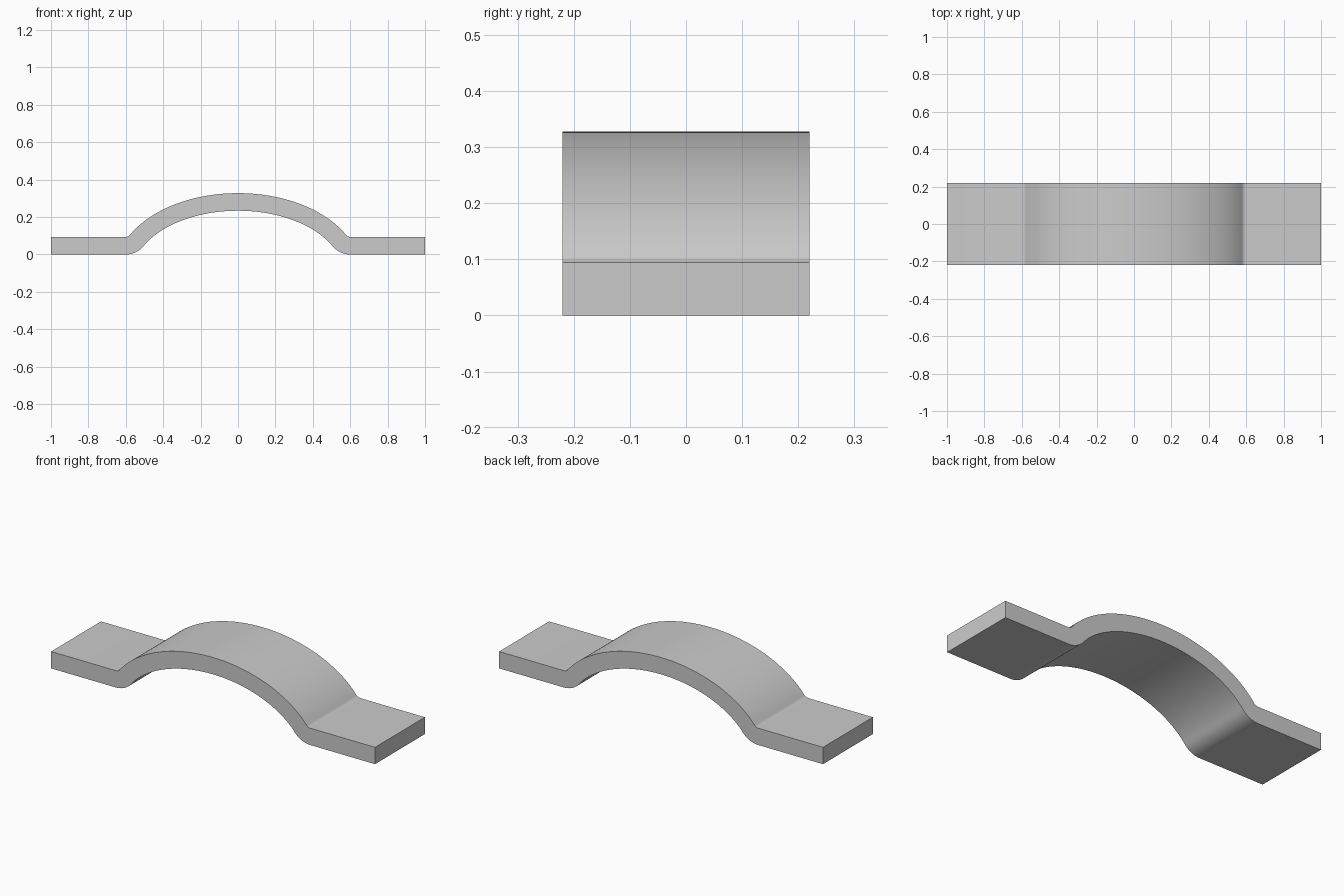
import bpy, bmesh, math
from mathutils import Vector

cube = bpy.data.objects.get("Cube")
if cube:
    bpy.data.objects.remove(cube, do_unlink=True)

THICK = 0.094       # strap thickness
HALF_WIDTH = 0.22   # half depth along y
CROWN = 0.328       # top of the arch
A, B = 0.65, 0.413  # ellipse radii of the arch's upper side
X_END = 0.577       # where the arch meets the bend


def upper_path():
    """Points and upward normals of the strap's upper side, centre to +x end."""
    path = []
    end = math.asin(X_END / A)
    # Elliptical arch
    steps = 32
    for i in range(steps + 1):
        p = end * i / steps
        normal = Vector((math.sin(p) / A, math.cos(p) / B)).normalized()
        path.append((Vector((A * math.sin(p), CROWN - B + B * math.cos(p))), normal))
    # Bend that turns the arch into the flat foot
    point, normal = path[-1]
    theta = math.atan2(normal.x, normal.y)
    radius = (point.y - THICK) / (1 - math.cos(theta))
    centre = point + normal * radius
    bend = 10
    for i in range(1, bend + 1):
        t = theta * (1 - i / bend)
        n = Vector((math.sin(t), math.cos(t)))
        path.append((centre - n * radius, n))
    # Flat foot
    path.append((Vector((1, THICK)), Vector((0, 1))))
    return path


# Mirror the half path to get the whole strap
half = upper_path()
left = [(Vector((-p.x, p.y)), Vector((-n.x, n.y))) for p, n in reversed(half[1:])]
path = left + half

# Sweep a rectangular section along the path
bm = bmesh.new()
rings = []
for p, n in path:
    low = p - n * THICK
    corners = [(p, -1), (p, 1), (low, 1), (low, -1)]
    rings.append([bm.verts.new((c.x, s * HALF_WIDTH, c.y)) for c, s in corners])
for r0, r1 in zip(rings, rings[1:]):
    for k in range(4):
        j = (k + 1) % 4
        bm.faces.new((r0[k], r0[j], r1[j], r1[k]))
bm.faces.new(rings[0])
bm.faces.new(rings[-1])
bmesh.ops.recalc_face_normals(bm, faces=bm.faces)
mesh = bpy.data.meshes.new("arched_strap")
bm.to_mesh(mesh)
bm.free()

strap = bpy.data.objects.new("arched_strap", mesh)
bpy.context.collection.objects.link(strap)

# Plain grey metal
grey = bpy.data.materials.new("plain_grey")
grey.use_nodes = True
colour = (0.6, 0.6, 0.6, 1)
grey.diffuse_color = colour
grey.node_tree.nodes["Principled BSDF"].inputs["Base Color"].default_value = colour
mesh.materials.append(grey)

# Smooth the curves, keep the strap's edges sharp
bpy.ops.object.select_all(action="DESELECT")
strap.select_set(True)
bpy.context.view_layer.objects.active = strap
bpy.ops.object.shade_smooth_by_angle(angle=math.radians(30))
